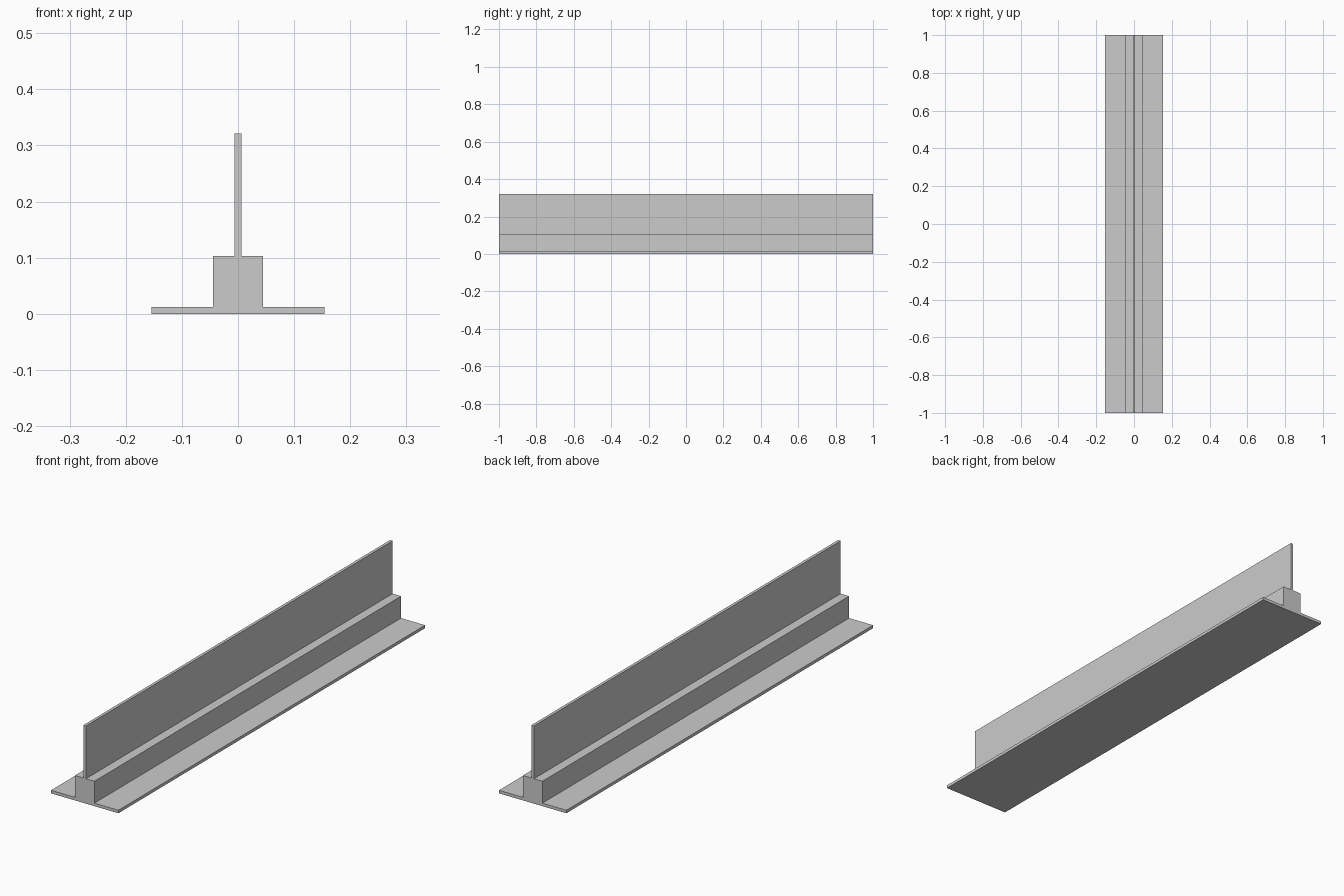
import bpy, bmesh

if "Cube" in bpy.data.objects:
    bpy.data.objects.remove(bpy.data.objects["Cube"])

# right half of the stepped cross-section (x, z), from bottom to top
half = [(0.154, 0), (0.154, 0.0125), (0.0445, 0.0125),
        (0.0445, 0.103), (0.006, 0.103), (0.006, 0.321)]
profile = half + [(-x, z) for x, z in reversed(half)]

# stepped rail: profile swept along y
bm = bmesh.new()
end = bm.faces.new([bm.verts.new((x, -1, z)) for x, z in profile])
swept = bmesh.ops.extrude_face_region(bm, geom=[end], use_keep_orig=True)
verts = [g for g in swept["geom"] if isinstance(g, bmesh.types.BMVert)]
bmesh.ops.translate(bm, verts=verts, vec=(0, 2, 0))
bmesh.ops.recalc_face_normals(bm, faces=bm.faces[:])

mesh = bpy.data.meshes.new("stepped_rail")
bm.to_mesh(mesh)
bm.free()
bpy.context.collection.objects.link(bpy.data.objects.new("stepped_rail", mesh))
